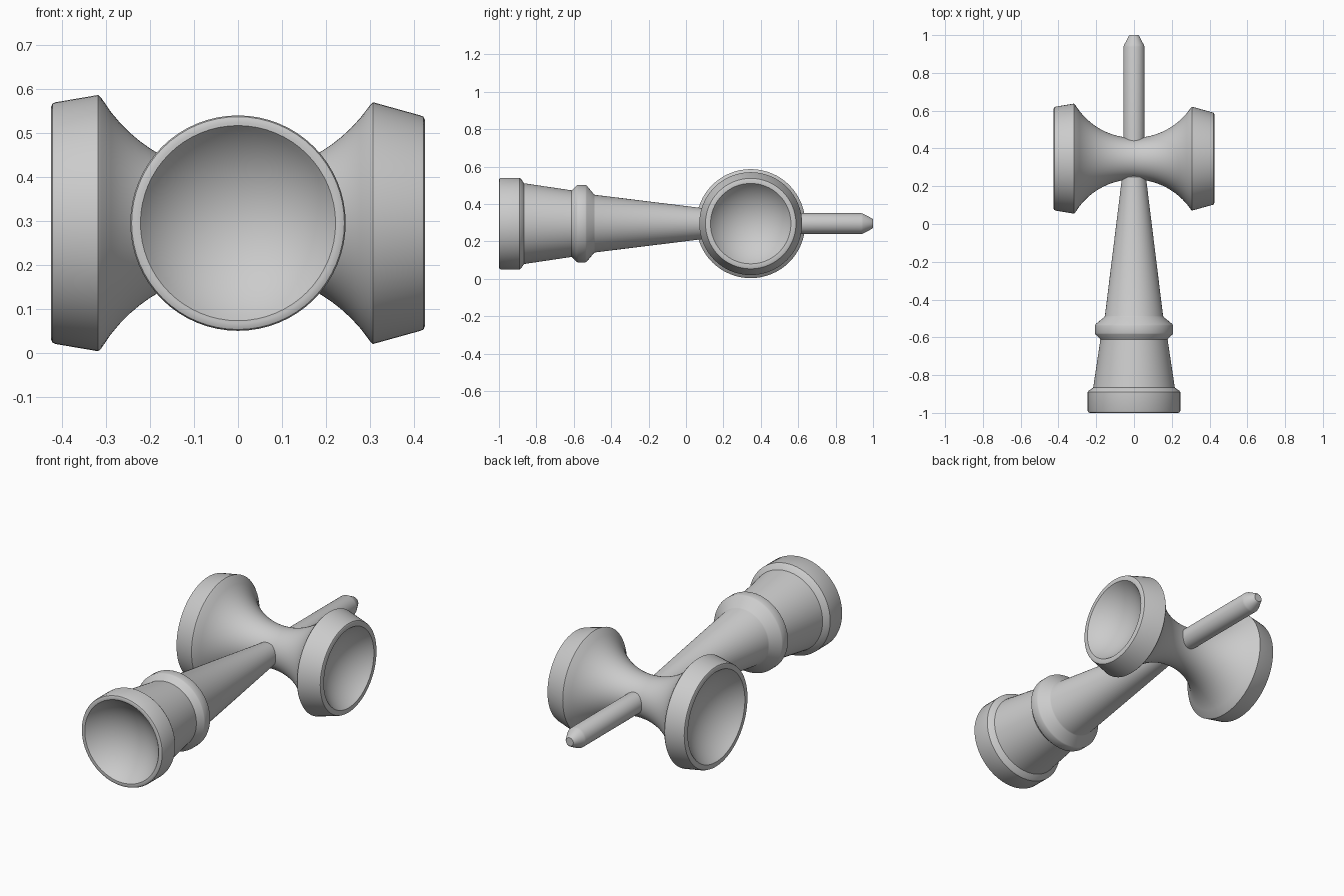
import bpy, bmesh, math
from mathutils import Matrix, Vector

cube = bpy.data.objects.get("Cube")
if cube:
    bpy.data.objects.remove(cube, do_unlink=True)

AXIS_Z = 0.295     # height of both turned axes
CROSS_Y = 0.346    # where the cup piece crosses the handle
SEGMENTS = 64

grey = bpy.data.materials.new("plain grey")
grey.use_nodes = True
colour = (0.6, 0.6, 0.6, 1)
grey.diffuse_color = colour
grey.node_tree.nodes["Principled BSDF"].inputs["Base Color"].default_value = colour


def turned(name, profile, axis, origin):
    """Spin a list of (distance along axis, radius) points about an axis."""
    bm = bmesh.new()
    axis = Vector(axis)
    verts = [bm.verts.new(axis * d + Vector((0, 0, r))) for d, r in profile]
    edges = [bm.edges.new(pair) for pair in zip(verts, verts[1:])]
    bmesh.ops.spin(bm, geom=verts + edges, cent=(0, 0, 0), axis=axis,
                   angle=math.tau, steps=SEGMENTS)
    bmesh.ops.remove_doubles(bm, verts=bm.verts, dist=0.0001)
    bmesh.ops.recalc_face_normals(bm, faces=bm.faces)
    bmesh.ops.translate(bm, vec=origin, verts=bm.verts)
    mesh = bpy.data.meshes.new(name)
    bm.to_mesh(mesh)
    bm.free()
    mesh.materials.append(grey)
    obj = bpy.data.objects.new(name, mesh)
    bpy.context.collection.objects.link(obj)
    bpy.ops.object.select_all(action='DESELECT')
    obj.select_set(True)
    bpy.context.view_layer.objects.active = obj
    bpy.ops.object.shade_smooth_by_angle(angle=math.radians(30))
    return obj


def bowl(end, radius, depth, inward, steps=14):
    """Spherical hollow, from its centre out to its rim."""
    sphere = (radius ** 2 + depth ** 2) / (2 * depth)
    sweep = math.asin(radius / sphere)
    return [(end + inward * (depth - sphere * (1 - math.cos(sweep * i / steps))),
             sphere * math.sin(sweep * i / steps)) for i in range(steps + 1)]


def rim(end, inner, outer, inward):
    """Rounded lip joining a hollow to the outside."""
    return [(end, inner + 0.006), (end, outer - 0.010),
            (end + inward * 0.003, outer - 0.003), (end + inward * 0.010, outer)]


def waist(start, stop, neck, curve, steps=28):
    """Concave circular neck between the two cups."""
    return [(x, neck + curve - math.sqrt(curve ** 2 - x ** 2))
            for x in (start + (stop - start) * i / steps for i in range(steps + 1))]


# Cup piece with a large and a small cup
large = bowl(-0.425, 0.245, 0.12, 1) + rim(-0.425, 0.245, 0.275, 1)
small = bowl(0.425, 0.215, 0.11, -1) + rim(0.425, 0.215, 0.245, -1)
neck = [(-0.318, 0.2915)] + waist(-0.311, 0.301, 0.11, 0.364) + [(0.307, 0.275)]
turned("cup_crosspiece", large + neck + small[::-1], (1, 0, 0), (0, CROSS_Y, AXIS_Z))

# Handle with base cup, raised collar and tapering shaft
shaft = [(-0.890, 0.245), (-0.882, 0.239), (-0.866, 0.216),
         (-0.612, 0.178), (-0.608, 0.180), (-0.584, 0.205), (-0.578, 0.207),
         (-0.538, 0.207), (-0.531, 0.204), (-0.492, 0.157), (-0.486, 0.154),
         (0.25, 0.063), (0.30, 0.0)]
turned("handle", bowl(-1, 0.222, 0.11, 1) + rim(-1, 0.222, 0.245, 1) + shaft,
       (0, 1, 0), (0, 0, AXIS_Z))

# Spike
turned("spike", [(0.30, 0), (0.30, 0.056), (0.938, 0.056), (0.947, 0.053),
                 (0.994, 0.028), (1.0, 0.022), (1.0, 0)],
       (0, 1, 0), (0, 0, AXIS_Z))
